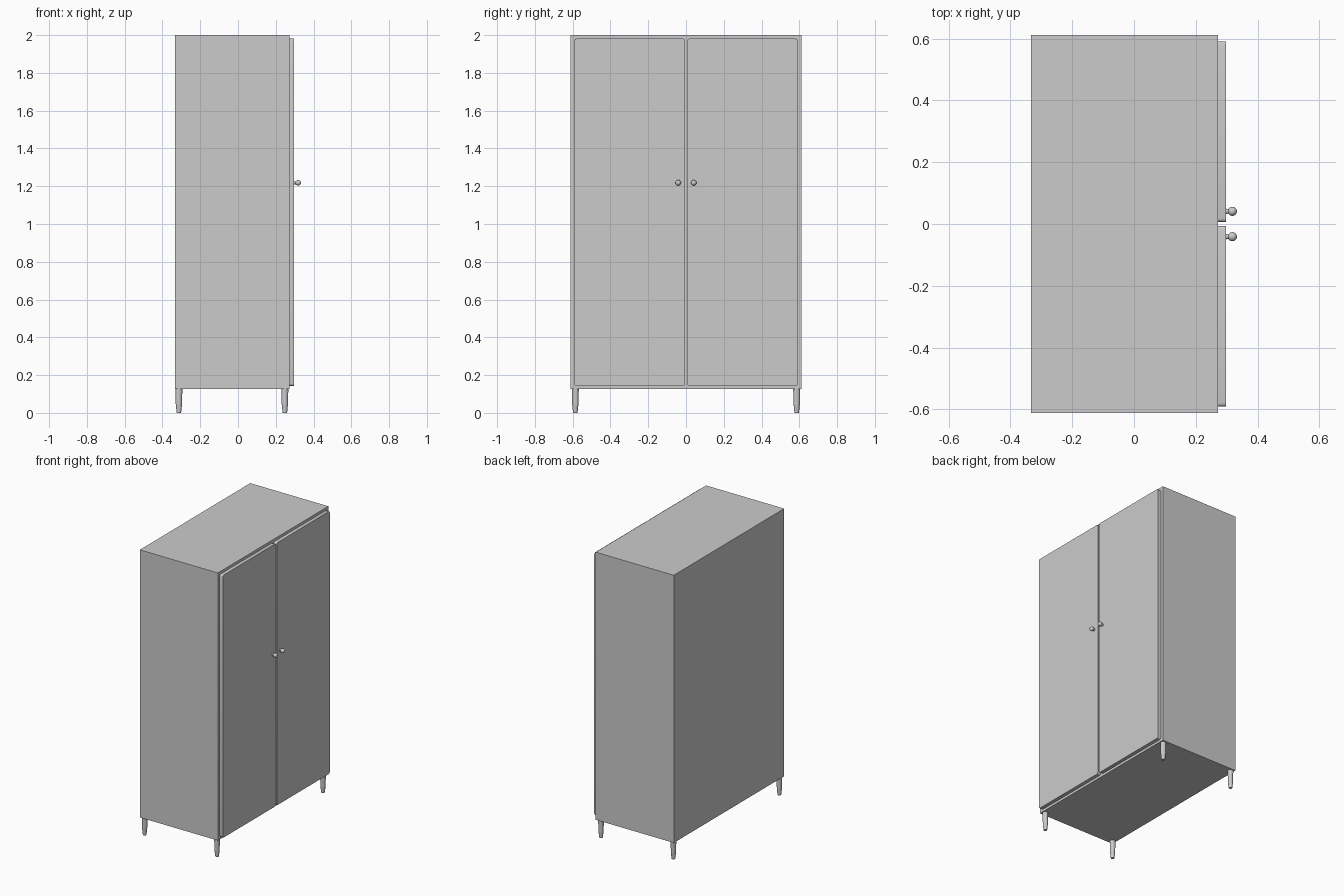
import bpy, bmesh, math
from mathutils import Matrix

if "Cube" in bpy.data.objects:
    bpy.data.objects.remove(bpy.data.objects["Cube"])


def make_object(name, bm, smooth=False):
    bmesh.ops.recalc_face_normals(bm, faces=bm.faces)
    me = bpy.data.meshes.new(name)
    bm.to_mesh(me)
    bm.free()
    ob = bpy.data.objects.new(name, me)
    bpy.context.collection.objects.link(ob)
    if smooth:
        bpy.ops.object.select_all(action='DESELECT')
        ob.select_set(True)
        bpy.context.view_layer.objects.active = ob
        bpy.ops.object.shade_smooth_by_angle(angle=math.radians(35))
    return ob


def box(lo, hi):
    bm = bmesh.new()
    bmesh.ops.create_cube(bm, size=1)
    for v in bm.verts:
        v.co = [lo[i] + (v.co[i] + 0.5) * (hi[i] - lo[i]) for i in range(3)]
    return bm


def lathe(profile, sides):
    """Closed solid of revolution about z from (radius, height) pairs."""
    bm = bmesh.new()
    rings = [[bm.verts.new((r * math.cos(2 * math.pi * k / sides),
                            r * math.sin(2 * math.pi * k / sides), z))
              for k in range(sides)] for r, z in profile]
    for a, b in zip(rings, rings[1:]):
        for k in range(sides):
            n = (k + 1) % sides
            bm.faces.new((a[k], a[n], b[n], b[k]))
    bm.faces.new(rings[0])
    bm.faces.new(rings[-1])
    return bm


# Cabinet body
make_object("cabinet_body", box((-0.333, -0.611, 0.126), (0.272, 0.611, 2.0)))

# Knob profile: narrow stem, then ball
ball = [(0.0148 * math.sin(a), 0.0212 + 0.0148 * math.cos(a))
        for a in (math.radians(155 - 150 * i / 10) for i in range(11))]
knob_profile = [(0.009, -0.002), (0.0075, 0.008)] + ball

for side, s in (("left", -1), ("right", 1)):
    # Door slab with rounded corners
    y0, y1 = sorted((s * 0.006, s * 0.591))
    bm = box((0.272, y0, 0.143), (0.297, y1, 1.981))
    corners = [e for e in bm.edges
               if abs(e.verts[0].co.x - e.verts[1].co.x) > 0.01]
    bmesh.ops.bevel(bm, geom=corners, offset=0.012, segments=4,
                    profile=0.5, affect='EDGES')
    make_object(side + "_door", bm, True)

    # Door knob pointing along +x
    bm = lathe(knob_profile, 20)
    bm.transform(Matrix.Translation((0.297, s * 0.041, 1.218))
                 @ Matrix.Rotation(math.pi / 2, 4, 'Y'))
    make_object(side + "_knob", bm, True)

    # Tapered legs
    for end, x in (("back", -0.313), ("front", 0.248)):
        bm = lathe([(0.011, 0), (0.0125, 0.006), (0.0165, 0.045),
                    (0.0185, 0.126)], 12)
        bm.transform(Matrix.Translation((x, s * 0.586, 0)))
        make_object(f"{end}_{side}_leg", bm)
